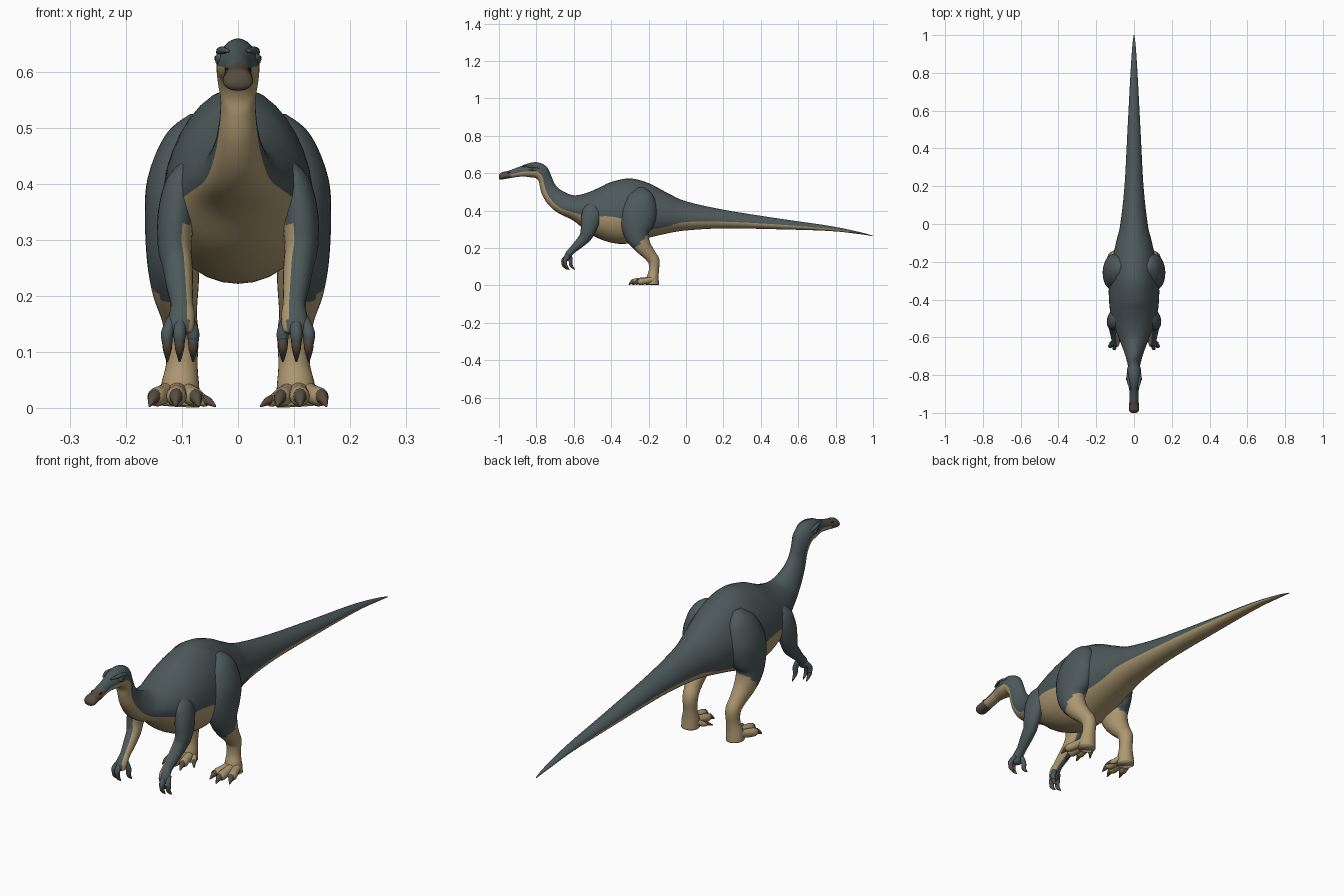
import bpy, bmesh, math
from mathutils import Vector


def mat(name, rgb):
    m = bpy.data.materials.new(name)
    m.diffuse_color = (*rgb, 1)
    return m


SLATE = mat("slate skin", (0.075, 0.100, 0.104))
BEIGE = mat("beige underside", (0.42, 0.315, 0.165))
BROWN = mat("brown claw", (0.095, 0.072, 0.052))
BLACK = mat("dark eye", (0.012, 0.012, 0.012))
MATS = [SLATE, BEIGE, BROWN, BLACK]


def smooth_path(rows, n):
    """Catmull-Rom through rows of numbers."""
    out = []
    for i in range(len(rows) - 1):
        p0, p1, p2, p3 = rows[max(i - 1, 0)], rows[i], rows[i + 1], rows[min(i + 2, len(rows) - 1)]
        for k in range(n):
            t = k / n
            out.append([0.5 * (2 * b + (c - a) * t + (2 * a - 5 * b + 4 * c - d) * t * t
                               + (3 * b - a - 3 * c + d) * t ** 3)
                        for a, b, c, d in zip(p0, p1, p2, p3)])
    out.append(list(rows[-1]))
    return out


def skin(name, rings, rule, mirror=False):
    """Join rings of points into a closed smooth tube, coloured by rule(face, row, column)."""
    bm = bmesh.new()
    vr = [[bm.verts.new(p) for p in r] for r in rings]
    n = len(rings[0])
    faces = []
    for i in range(len(vr) - 1):
        for j in range(n):
            k = (j + 1) % n
            faces.append((bm.faces.new((vr[i][j], vr[i][k], vr[i + 1][k], vr[i + 1][j])), i, j))
    faces.append((bm.faces.new(vr[0]), 0, 0))
    faces.append((bm.faces.new(vr[-1]), len(vr) - 2, 0))
    bmesh.ops.recalc_face_normals(bm, faces=bm.faces[:])
    bm.normal_update()
    for f, i, j in faces:
        f.smooth = True
        f.material_index = rule(f, i, j)
    me = bpy.data.meshes.new(name)
    bm.to_mesh(me)
    bm.free()
    for m in MATS:
        me.materials.append(m)
    ob = bpy.data.objects.new(name, me)
    bpy.context.collection.objects.link(ob)
    if mirror:
        ob.modifiers.new("mirror", 'MIRROR')
    return ob


def sweep(name, rows, rule, n=4, sides=20):
    """Mirrored limb: rows of x, y, z, lateral radius, depth radius."""
    rows = smooth_path(rows, n)
    pts = [Vector(r[:3]) for r in rows]
    rings = []
    for i, r in enumerate(rows):
        t = (pts[min(i + 1, len(pts) - 1)] - pts[max(i - 1, 0)]).normalized()
        lat = (Vector((1, 0, 0)) - t * t.x).normalized()
        dep = t.cross(lat)
        rings.append([pts[i] + lat * r[3] * math.cos(a) + dep * r[4] * math.sin(a)
                      for a in (2 * math.pi * k / sides for k in range(sides))])
    return skin(name, rings, rule, True)


# Head, neck, torso and tail: top y, z, bottom y, z, half width, beige fraction
BODY = [
    (-1.0, .590, -1.0, .572, .012, .40), (-.985, .605, -.99, .566, .026, .42),
    (-.95, .613, -.95, .572, .025, .45), (-.89, .635, -.88, .582, .024, .45),
    (-.84, .654, -.83, .578, .035, .42), (-.79, .658, -.80, .572, .038, .42),
    (-.745, .635, -.785, .55, .036, .40), (-.722, .59, -.78, .52, .031, .36),
    (-.70, .54, -.765, .475, .034, .32), (-.66, .505, -.73, .425, .044, .28),
    (-.60, .482, -.68, .385, .062, .24), (-.53, .495, -.60, .345, .092, .26),
    (-.46, .525, -.52, .28, .118, .36), (-.40, .553, -.43, .237, .13, .42),
    (-.30, .572, -.33, .222, .132, .36), (-.20, .547, -.22, .25, .12, .16),
    (-.10, .495, -.10, .278, .095, .17), (0, .45, 0, .294, .072, .29),
    (.20, .405, .20, .305, .05, .36), (.50, .357, .50, .30, .034, .44),
    (.77, .318, .77, .291, .02, .44), (.93, .285, .93, .274, .01, .4),
    (1.0, .266, 1.0, .263, .002, .4)]
LOW, HALF = 7, 16
rings = []
for ty, tz, by, bz, w, f in smooth_path(BODY, 5):
    mid = Vector((0, (ty + by) / 2, (tz + bz) / 2))
    up = Vector((0, (ty - by) / 2, (tz - bz) / 2))
    a = math.acos(1 - 2 * f)          # ring column LOW lies on the colour border
    half = []
    for j in range(HALF + 1):
        th = a * j / LOW if j <= LOW else a + (math.pi - a) * (j - LOW) / (HALF - LOW)
        c = -math.cos(th)
        half.append(mid + up * c + Vector((w * math.sin(th) * (1 - .15 * c), 0, 0)))
    rings.append(half + [Vector((-p.x, p.y, p.z)) for p in half[-2:0:-1]])


def body_rule(f, i, j):
    if f.calc_center_median().y < -.935:
        return 2
    return 1 if j < LOW or j >= 2 * HALF - LOW else 0


skin("body", rings, body_rule)


# Hind legs: thigh, shin, ankle and foot base
def leg_rule(f, i, j):
    c = f.calc_center_median()
    if c.z < .31 and f.normal.x < -.5:
        return 1
    return 0 if c.z > .22 + (c.y + .25) * 1.1 and c.z > .175 else 1


sweep("hind_legs", [
    (.07, -.24, .52, .015, .02), (.085, -.24, .475, .046, .07), (.102, -.25, .40, .06, .094),
    (.110, -.262, .33, .056, .09), (.115, -.262, .27, .048, .066), (.112, -.235, .215, .042, .047),
    (.105, -.195, .165, .032, .034), (.10, -.172, .13, .030, .031), (.10, -.172, .08, .028, .027),
    (.103, -.178, .04, .034, .032), (.105, -.18, .004, .036, .036)], leg_rule, 5, 28)

# Toes and toe claws: end x, end y, radius
for k, (x, y, r) in enumerate([(.078, -.25, .017), (.110, -.268, .018),
                               (.145, -.245, .017), (.063, -.205, .011)]):
    bx = .105 + (x - .105) * .3
    d = Vector((x - bx, y + .165, 0)).normalized()
    sweep(f"toes_{k}", [(bx, -.165, .035, r, r), ((bx + x) / 2, (y - .165) / 2, .026, r, r),
                        (x, y, r + .003, r, r), (x + d.x * .014, y + d.y * .014, r, r * .6, r * .6)],
          lambda f, i, j: 1, 4, 14)
    sweep(f"toe_claws_{k}", [(x - d.x * .006, y - d.y * .006, r + .006, r * .75, r * .8),
                             (x + d.x * .016, y + d.y * .016, r + .002, r * .65, r * .7),
                             (x + d.x * .038, y + d.y * .038, .004, .002, .002)],
          lambda f, i, j: 2, 4, 12)

# Arms: shoulder to palm
sweep("arms", [
    (.08, -.49, .44, .012, .02), (.098, -.50, .40, .03, .05), (.110, -.512, .345, .033, .05),
    (.113, -.525, .29, .030, .040), (.108, -.542, .255, .027, .032), (.104, -.575, .22, .024, .025),
    (.10, -.61, .187, .020, .019), (.10, -.63, .165, .023, .017), (.102, -.64, .14, .022, .014),
    (.102, -.642, .132, .012, .008)],
    lambda f, i, j: 1 if f.normal.x < -.4 and f.calc_center_median().z < .33 else 0, 5, 22)

# Fingers and finger claws: start x, end x, y shift
for k, (x0, x, dy) in enumerate([(.088, .080, .035), (.102, .104, -.004), (.116, .126, .006)]):
    y = -.652 + dy
    sweep(f"fingers_{k}", [(x0, -.63 + dy * .3, .16, .010, .010), (x, y, .135, .011, .011),
                           (x, y + .002, .115, .009, .009)], lambda f, i, j: 0, 4, 12)
    sweep(f"finger_claws_{k}", [(x, y, .124, .009, .010), (x, y + .003, .106, .008, .009),
                                (x, y + .022, .084, .002, .002)], lambda f, i, j: 2, 4, 12)

# Brow ridges, eyes and nostrils
sweep("brows", [(.018, -.875, .637, .003, .003), (.028, -.84, .638, .008, .007),
                (.031, -.805, .634, .008, .007), (.028, -.775, .625, .003, .003)],
      lambda f, i, j: 0, 4, 12)
sweep("eye_sockets", [(.030, -.842, .623, .002, .002), (.032, -.83, .623, .007, .010),
                      (.034, -.81, .621, .007, .010), (.034, -.796, .620, .002, .002)],
      lambda f, i, j: 0, 4, 12)
sweep("eyes", [(.037, -.828, .624, .001, .001), (.0375, -.824, .624, .004, .005),
               (.038, -.818, .624, .004, .005), (.038, -.814, .624, .001, .001)],
      lambda f, i, j: 3, 3, 10)
sweep("nostrils", [(.019, -.955, .603, .001, .001), (.0195, -.945, .604, .003, .003),
                   (.018, -.935, .606, .001, .001)], lambda f, i, j: 3, 3, 8)
